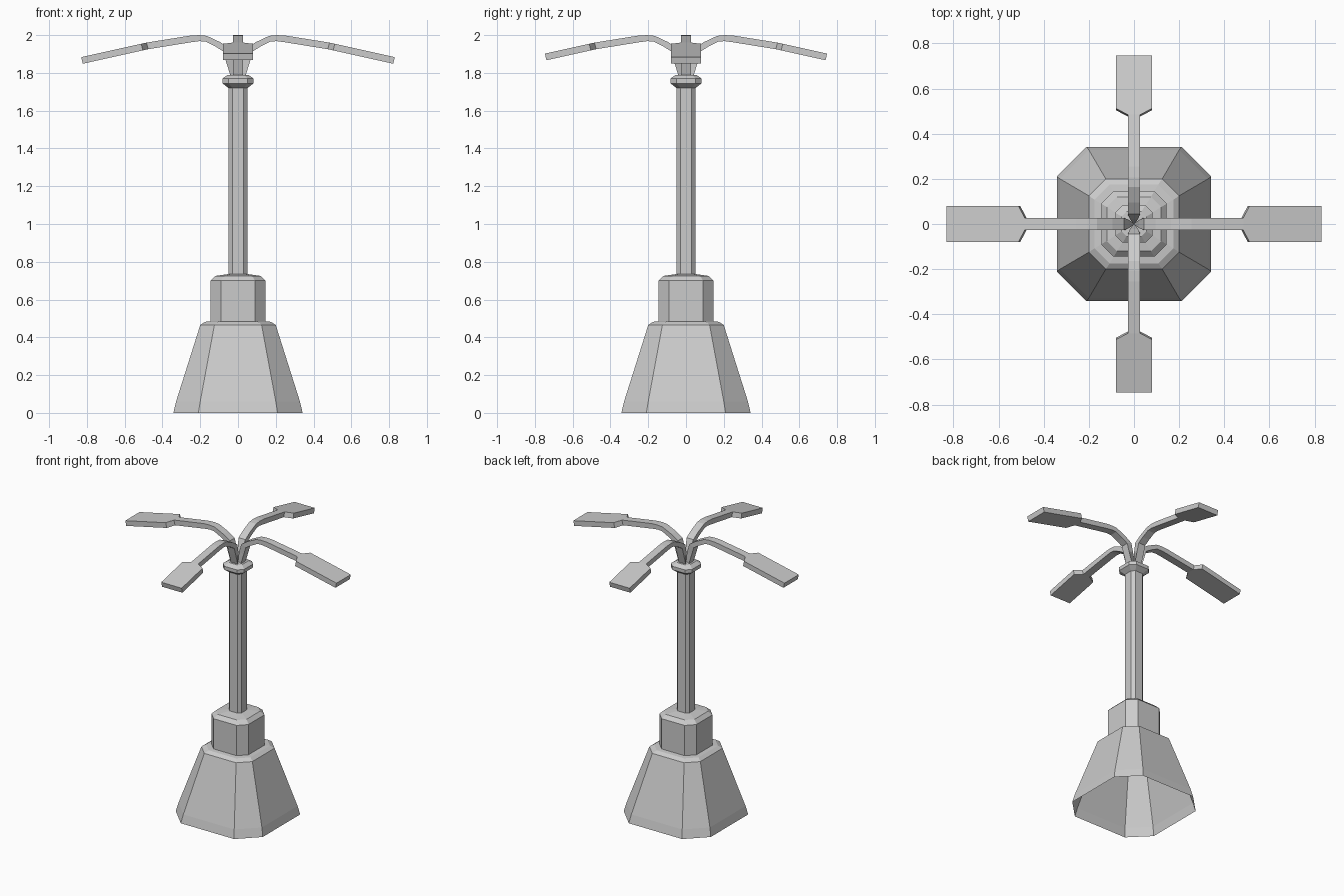
import bpy, bmesh
from math import radians

if "Cube" in bpy.data.objects:
    bpy.data.objects.remove(bpy.data.objects["Cube"])


def finish(name, bm):
    bmesh.ops.recalc_face_normals(bm, faces=bm.faces[:])
    me = bpy.data.meshes.new(name)
    bm.to_mesh(me)
    bm.free()
    ob = bpy.data.objects.new(name, me)
    bpy.context.collection.objects.link(ob)
    return ob


def skin(name, loops, cap_start=False, cap_end=False):
    """Bridge equal-length point loops into a tube of flat quads."""
    bm = bmesh.new()
    rings = [[bm.verts.new(p) for p in loop] for loop in loops]
    n = len(rings[0])
    for a, b in zip(rings, rings[1:]):
        for i in range(n):
            j = (i + 1) % n
            bm.faces.new((a[i], a[j], b[j], b[i]))
    if cap_start:
        bm.faces.new(rings[0][::-1])
    if cap_end:
        bm.faces.new(rings[-1])
    return finish(name, bm)


def octagon(r, c, z):
    """Chamfered square: half width r, flat side half length c."""
    return [(r, -c, z), (r, c, z), (c, r, z), (-c, r, z),
            (-r, c, z), (-r, -c, z), (-c, -r, z), (c, -r, z)]


def stack(name, rows, **caps):
    return skin(name, [octagon(*row) for row in rows], **caps)


# Flared base and plinth, open underneath
stack("base", [(0.342, 0.21, 0), (0.328, 0.20, 0.06), (0.20, 0.125, 0.465),
               (0.175, 0.108, 0.482), (0.145, 0.09, 0.485),
               (0.145, 0.09, 0.70), (0.12, 0.075, 0.725),
               (0.05, 0.03, 0.735)])

# Pole
stack("pole", [(0.05, 0.03, 0.735), (0.05, 0.03, 1.72)])

# Collar
stack("collar", [(0.05, 0.03, 1.72), (0.083, 0.05, 1.745),
                 (0.083, 0.05, 1.77), (0.055, 0.033, 1.79)], cap_end=True)


# Lamp arms: (outer r, outer z, inner r, inner z, outer half width, inner half width)
def lamp_arm(name, length, angle):
    def straight(r, w):
        z = 1.957 - 0.222 * (r - 0.495)
        return (r - 0.004, z - 0.035, r + 0.004, z, w, w)

    path = [(0.040, 1.785, 0.000, 1.785, 0.027, 0.002),
            (0.064, 1.862, 0.022, 1.870, 0.027, 0.018),
            (0.080, 1.915, 0.045, 1.930, 0.027, 0.027),
            (0.120, 1.940, 0.095, 1.963, 0.027, 0.027),
            (0.172, 1.966, 0.165, 1.996, 0.027, 0.027),
            (0.205, 1.968, 0.205, 2.000, 0.027, 0.027),
            (0.250, 1.962, 0.255, 1.997, 0.027, 0.027),
            straight(0.48, 0.027), straight(0.508, 0.08),
            straight(length, 0.08)]
    loops = [[(ro, -wo, zo), (ro, wo, zo), (ri, wi, zi), (ri, -wi, zi)]
             for ro, zo, ri, zi, wo, wi in path]
    arm = skin(name, loops, cap_start=True, cap_end=True)
    arm.rotation_euler.z = radians(angle)


for side, length, angle in (("right", 0.826, 0), ("back", 0.743, 90),
                            ("left", 0.826, 180), ("front", 0.743, 270)):
    lamp_arm("lamp_arm_" + side, length, angle)
